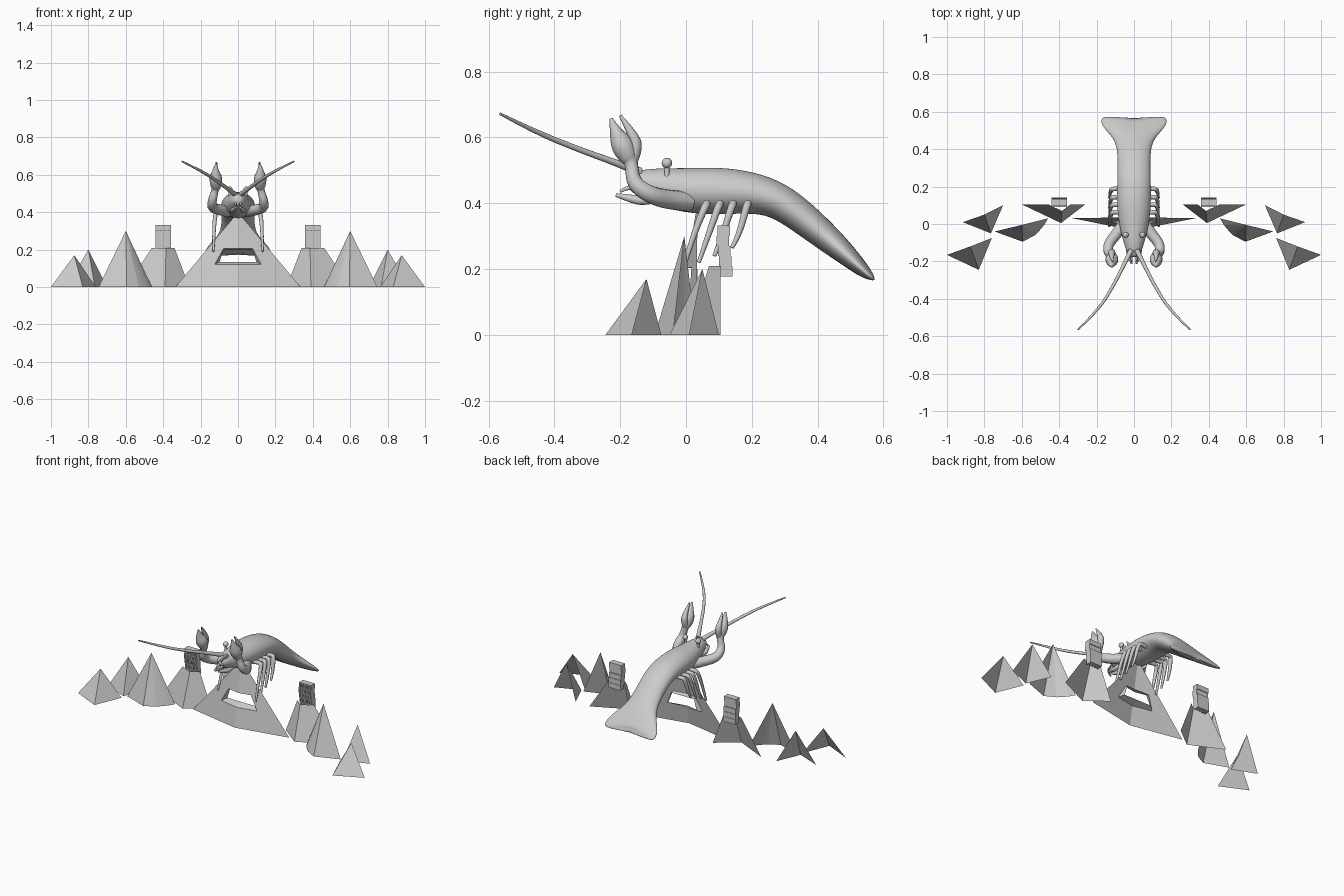
import bpy, bmesh, math
from mathutils import Vector, Matrix

if "Cube" in bpy.data.objects:
    bpy.data.objects.remove(bpy.data.objects["Cube"])


def finish(name, bm, smooth=False):
    me = bpy.data.meshes.new(name)
    bm.to_mesh(me)
    bm.free()
    ob = bpy.data.objects.new(name, me)
    bpy.context.collection.objects.link(ob)
    if smooth:
        for p in me.polygons:
            p.use_smooth = True
    return ob


def mirror_x(bm):
    d = bmesh.ops.duplicate(bm, geom=bm.verts[:] + bm.edges[:] + bm.faces[:])["geom"]
    for v in d:
        if isinstance(v, bmesh.types.BMVert):
            v.co.x *= -1
    bmesh.ops.reverse_faces(bm, faces=[f for f in d if isinstance(f, bmesh.types.BMFace)])
    bmesh.ops.remove_doubles(bm, verts=bm.verts, dist=1e-5)


def polys(name, faces):
    """Open folded sheet, mirrored to the other side."""
    bm = bmesh.new()
    for f in faces:
        bm.faces.new([bm.verts.new(p) for p in f])
    bmesh.ops.remove_doubles(bm, verts=bm.verts, dist=1e-5)
    mirror_x(bm)
    return finish(name, bm)


def peak(name, apex, base):
    pts = [(x, y, 0) for x, y in base]
    return polys(name, [(a, b, apex) for a, b in zip(pts, pts[1:])])


def tubes(name, paths, res=4):
    """Tapered round limbs; each path is a list of (x, y, z, radius), mirrored in x."""
    cu = bpy.data.curves.new(name, 'CURVE')
    cu.dimensions = '3D'
    cu.bevel_depth = 1
    cu.bevel_resolution = res
    cu.use_fill_caps = True
    for path in paths:
        for s in (1, -1):
            sp = cu.splines.new('NURBS')
            sp.points.add(len(path) - 1)
            for p, (x, y, z, r) in zip(sp.points, path):
                p.co = (s * x, y, z, 1)
                p.radius = r
            sp.order_u = 3
            sp.use_endpoint_u = True
            sp.resolution_u = 6
    ob = bpy.data.objects.new(name, cu)
    bpy.context.collection.objects.link(ob)
    bpy.ops.object.select_all(action='DESELECT')
    ob.select_set(True)
    bpy.context.view_layer.objects.active = ob
    bpy.ops.object.convert(target='MESH')
    bpy.ops.object.shade_smooth_by_angle(angle=math.radians(50))


# Lobster body: rings of (y, z, half width, half height, lobe shift) along a bent spine
rings = [(-.178, .465, .018, .018, 0), (-.16, .466, .036, .034, 0), (-.10, .453, .057, .056, 0),
         (0, .438, .083, .070, 0), (.10, .438, .093, .074, 0), (.20, .433, .092, .065, 0),
         (.28, .412, .091, .056, 0), (.36, .353, .089, .051, 0), (.44, .285, .098, .042, .0),
         (.485, .246, .140, .034, .005), (.52, .213, .180, .026, .018),
         (.542, .193, .180, .020, .034), (.548, .188, .150, .008, .038)]
bm = bmesh.new()
N = 16
loops = []
for i, (y, z, w, h, k) in enumerate(rings):
    a, b = rings[max(i - 1, 0)], rings[min(i + 1, len(rings) - 1)]
    t = Vector((0, b[0] - a[0], b[1] - a[1])).normalized()
    up = Vector((0, -t.z, t.y))
    loop = []
    for j in range(N):
        c, s = math.cos(2 * math.pi * j / N), math.sin(2 * math.pi * j / N)
        loop.append(bm.verts.new(Vector((w * c, y, z)) + up * h * s + t * k * abs(c)))
    loops.append(loop)
for a, b in zip(loops, loops[1:]):
    for j in range(N):
        bm.faces.new((a[j], a[(j + 1) % N], b[(j + 1) % N], b[j]))
bm.faces.new(loops[0][::-1])
bm.faces.new(loops[-1])
bmesh.ops.recalc_face_normals(bm, faces=bm.faces)
body = finish("lobster_body", bm, True)
body.modifiers.new("smooth", 'SUBSURF').levels = 2
body.modifiers["smooth"].render_levels = 2

# Arms, claws, antennae, legs and mouth feelers
tubes("claw_arms", [[(.05, .01, .405, .03), (.09, -.05, .41, .03), (.14, -.11, .425, .027),
                     (.138, -.16, .46, .024), (.122, -.165, .52, .018), (.118, -.175, .54, .03),
                     (.118, -.195, .58, .037), (.12, -.215, .62, .018), (.117, -.228, .658, .005)]])
tubes("claw_fingers", [[(.118, -.165, .53, .018), (.118, -.148, .57, .021),
                        (.12, -.165, .615, .014), (.115, -.20, .667, .004)]])
tubes("antennae", [[(.015, -.14, .495, .014), (.05, -.21, .522, .010), (.11, -.33, .565, .009),
                    (.19, -.46, .618, .008), (.30, -.565, .672, .004)]])
legs = []
for y, foot in ((.06, .19), (.10, .22), (.14, .24), (.185, .265)):
    legs.append([(.06, y, .395, .012), (.10, y + .005, .40, .012), (.122, y, .395, .012),
                 (.128, y - (.395 - foot) * .19, .30, .009), (.132, y - (.395 - foot) * .35, foot, .006)])
tubes("walking_legs", legs, 3)
tubes("mouth_feelers", [[(.025, -.09, .415, .014), (.03, -.13, .405, .014),
                         (.025, -.17, .415, .013), (.012, -.212, .425, .006)],
                        [(.012, -.15, .45, .008), (.015, -.185, .448, .007), (.012, -.20, .435, .004)]], 3)

# Eyes on short stalks
bm = bmesh.new()
for s in (1, -1):
    bmesh.ops.create_uvsphere(bm, u_segments=16, v_segments=10, radius=.016,
                              matrix=Matrix.Translation((s * .045, -.058, .522)))
    bmesh.ops.create_cone(bm, segments=10, radius1=.009, radius2=.007, depth=.04,
                          matrix=Matrix.Translation((s * .044, -.058, .492)))
finish("eyes", bm, True)

# Side mountains: open folded sheets
peak("outer_mountain", (-.875, -.12, .17), [(-1, -.165), (-.83, -.245), (-.76, -.075)])
peak("rear_mountain", (-.80, .05, .20), [(-.915, .01), (-.765, -.05), (-.70, .10)])
peak("fan_mountain", (-.60, -.005, .30), [(-.745, -.04), (-.595, -.095), (-.53, -.06),
                                          (-.505, -.035), (-.48, -.005), (-.46, .03)])

# Flat-topped mountain carrying the tower
low = [(-.6, .105, 0), (-.39, .005, 0), (-.26, .105, 0)]
top = [(-.46, .105, .21), (-.385, .07, .21), (-.34, .105, .21)]
polys("tower_mountain", [(low[0], low[1], top[1], top[0]), (low[1], low[2], top[2], top[1])])

# Central mountain with a framed opening
H = .40


def on_slope(x, z):
    return (x, -.035 + .2 * x + .07 / H * z, z)


hole = [on_slope(0, .205), on_slope(.078, .205), on_slope(.125, .12), on_slope(0, .12)]
back = [(0, .035, .2), (.08, .035, .2), (.098, .035, .135), (0, .035, .135)]
faces = [[on_slope(0, 0), on_slope(.335, 0), on_slope(0, H)] + hole]
faces += [(hole[i], back[i], back[i + 1], hole[i + 1]) for i in range(3)]
polys("central_mountain", faces)

# Tower: five shifted storeys with posts over a recessed core
bm = bmesh.new()


def box(x0, x1, y0, y1, z0, z1):
    m = Matrix.Translation(((x0 + x1) / 2, (y0 + y1) / 2, (z0 + z1) / 2))
    bmesh.ops.create_cube(bm, size=1, matrix=m @ Matrix.Diagonal((x1 - x0, y1 - y0, z1 - z0, 1)))


for i, y in enumerate((.104, .101, .098, .092, .096)):
    z = .177 + i * .031
    box(-.442, -.358, y + .008, y + .038, z, z + .03)
    box(-.442, -.358, y, y + .038, z + .024, z + .031)
    for k in range(5):
        x = -.442 + k * .0192
        box(x, x + .007, y, y + .01, z, z + .025)
d = bmesh.ops.duplicate(bm, geom=bm.verts[:] + bm.edges[:] + bm.faces[:])["geom"]
for v in d:
    if isinstance(v, bmesh.types.BMVert):
        v.co.x *= -1
bmesh.ops.recalc_face_normals(bm, faces=bm.faces)
finish("towers", bm)
